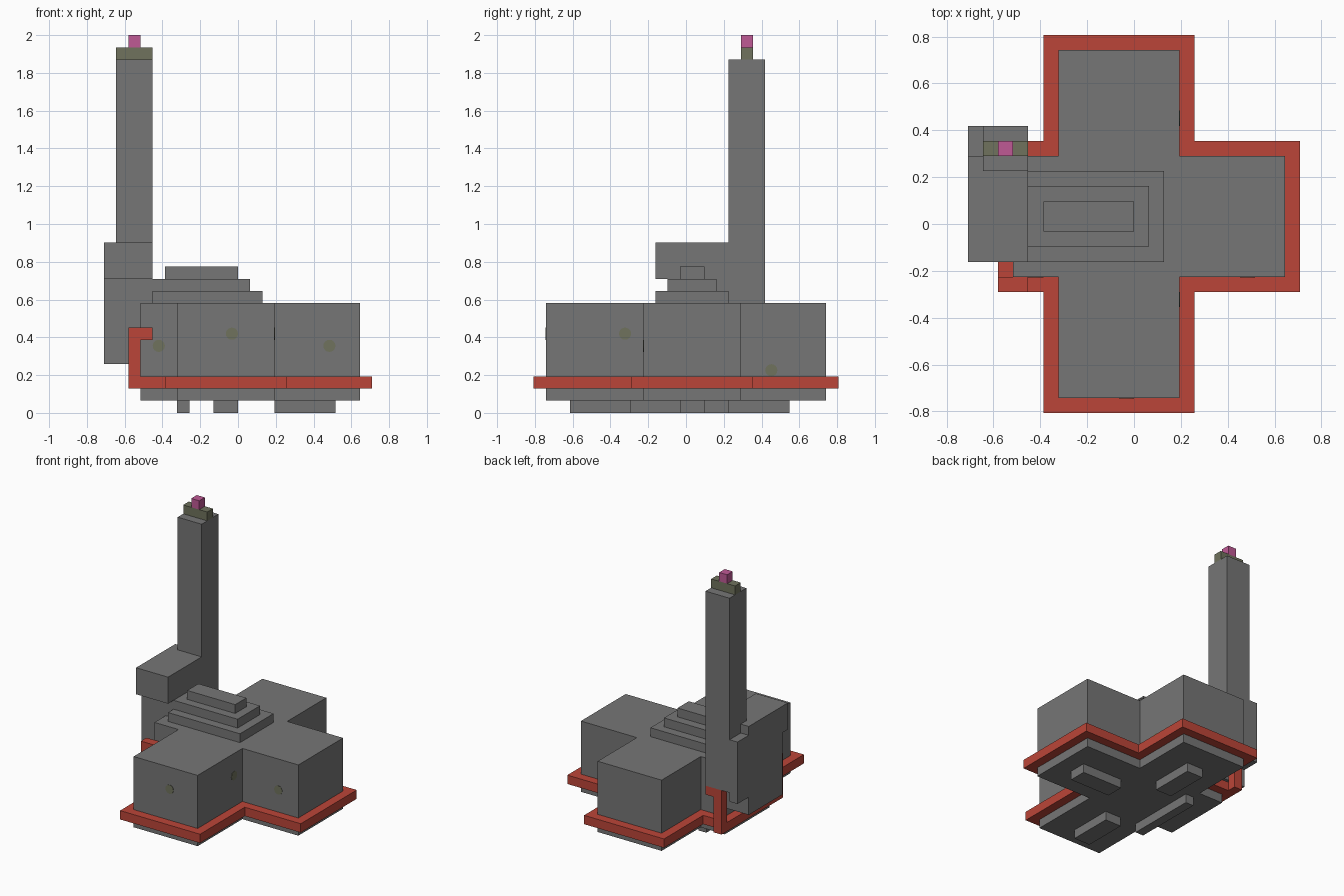
import bpy
import bmesh
from mathutils import Matrix, Vector

if "Cube" in bpy.data.objects:
    bpy.data.objects.remove(bpy.data.objects["Cube"])

U = 2 / 31                          # one block
ORIGIN = Vector((11, 12.5, 0))      # grid centre in blocks


def material(name, rgb):
    m = bpy.data.materials.new(name)
    m.use_nodes = True
    m.diffuse_color = (*rgb, 1)
    bsdf = next(n for n in m.node_tree.nodes if n.type == "BSDF_PRINCIPLED")
    bsdf.inputs["Base Color"].default_value = (*rgb, 1)
    return m


GREY = material("stone grey", (0.18, 0.18, 0.18))
RED = material("brick red", (0.50, 0.06, 0.04))
OLIVE = material("dull olive", (0.16, 0.17, 0.11))
PINK = material("pink", (0.52, 0.10, 0.30))


def finish(name, bm, mat):
    bmesh.ops.recalc_face_normals(bm, faces=bm.faces)
    mesh = bpy.data.meshes.new(name)
    bm.to_mesh(mesh)
    bm.free()
    mesh.materials.append(mat)
    obj = bpy.data.objects.new(name, mesh)
    bpy.context.collection.objects.link(obj)
    return obj


def prism(name, outline, z, mat):
    """Extrude a plan outline, in blocks, between two heights."""
    bm = bmesh.new()
    verts = [bm.verts.new((Vector((x, y, z[0])) - ORIGIN) * U) for x, y in outline]
    face = bm.faces.new(verts)
    up = bmesh.ops.extrude_face_region(bm, geom=[face])["geom"]
    bmesh.ops.translate(bm, vec=(0, 0, (z[1] - z[0]) * U),
                        verts=[v for v in up if isinstance(v, bmesh.types.BMVert)])
    return finish(name, bm, mat)


def box(name, x, y, z, mat=GREY):
    a, b = x
    c, d = y
    return prism(name, [(a, c), (b, c), (b, d), (a, d)], z, mat)


def cross(name, long_x, long_y, core_x, core_y, z, mat):
    (a, d), (e, h), (b, c), (f, g) = long_x, long_y, core_x, core_y
    plan = [(b, e), (c, e), (c, f), (d, f), (d, g), (c, g),
            (c, h), (b, h), (b, g), (a, g), (a, f), (b, f)]
    return prism(name, plan, z, mat)


def dot(name, centre, axis):
    """Thin round plate lying on a wall."""
    bm = bmesh.new()
    rot = Matrix.Rotation(1.5707963, 4, axis)
    place = Matrix.Translation((Vector(centre) - ORIGIN) * U)
    bmesh.ops.create_cone(bm, cap_ends=True, segments=16, radius1=U / 2,
                          radius2=U / 2, depth=0.006, matrix=place @ rot)
    return finish(name, bm, OLIVE)


# Cross-shaped hall and the red ledge around it
cross("hall", (3, 21), (1, 24), (6, 14), (9, 17), (1, 9), GREY)
cross("ledge", (2, 22), (0, 25), (5, 15), (8, 18), (2, 3), RED)

# Feet under the four arms
box("front_foot", (9, 11), (3, 8), (0, 1))
box("back_foot", (9, 11), (16, 21), (0, 1))
box("left_foot", (14, 19), (12, 14), (0, 1))
box("right_foot", (6, 7), (8, 16), (0, 1))

# Stepped roof
box("roof_step_lower", (4, 13), (10, 16), (9, 10))
box("roof_step_middle", (4, 12), (11, 15), (10, 11))
box("roof_step_top", (5, 11), (12, 14), (11, 12))

# Side annex with its overhanging top and rear buttress
box("annex_base", (0, 4), (11, 17), (4, 11))
box("annex_top", (0, 4), (10, 17), (11, 14))
box("annex_buttress", (0, 1), (17, 19), (6, 13))

# Tower and its tip
box("tower", (1, 4), (16, 19), (7, 29))
box("tower_cap", (1, 4), (17, 18), (29, 30), OLIVE)
box("tower_tip", (2, 3), (17, 18), (30, 31), PINK)

# Red hooked posts rising from the ledge
for side, y in (("front", (8, 9)), ("back", (18, 19))):
    box(side + "_post", (2, 3), y, (2, 6), RED)
    box(side + "_post_hook", (2, 4), y, (6, 7), RED)

# Round spots on the walls
for i, (x, y, z) in enumerate([(10.5, 1, 6.5), (4.5, 9, 5.5), (18.5, 9, 5.5)]):
    dot(f"front_spot_{i + 1}", (x, y, z), "X")
for i, (x, y, z) in enumerate([(14, 7.5, 6.5), (14, 19.5, 3.5)]):
    dot(f"left_spot_{i + 1}", (x, y, z), "Y")
